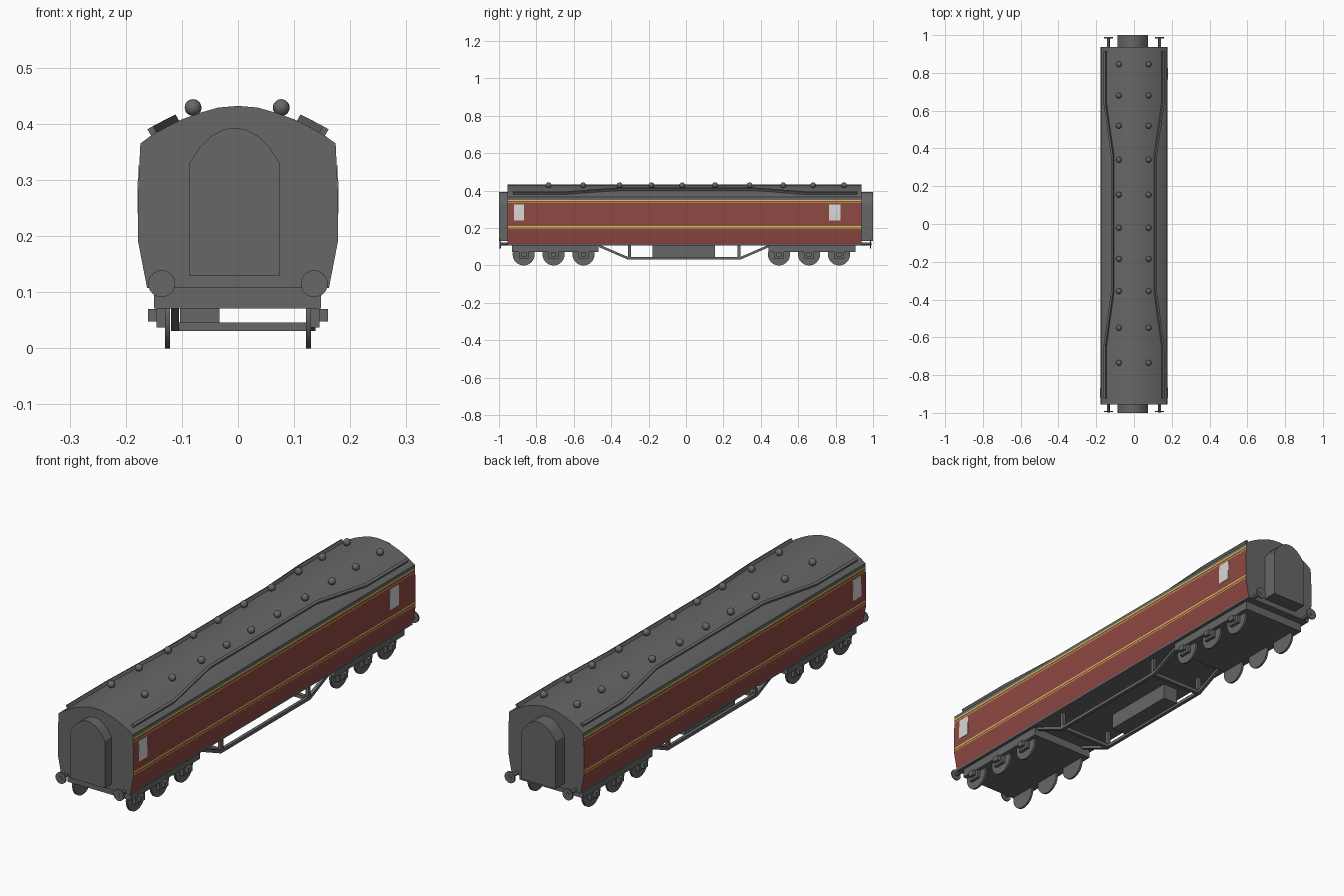
import bpy, bmesh, math
from mathutils import Vector

if "Cube" in bpy.data.objects:
    bpy.data.objects.remove(bpy.data.objects["Cube"])


def material(name, rgb):
    m = bpy.data.materials.new(name)
    m.diffuse_color = (*rgb, 1)
    m.use_nodes = True
    m.node_tree.nodes["Principled BSDF"].inputs["Base Color"].default_value = m.diffuse_color
    return m


GREY = material("dark grey", (0.135, 0.135, 0.135))
RED = material("maroon red", (0.27, 0.064, 0.056))
YELLOW = material("lining yellow", (0.66, 0.58, 0.08))
WHITE = material("window white", (0.68, 0.68, 0.68))


def make(name, bm, mats=(GREY,), smooth=False):
    bmesh.ops.recalc_face_normals(bm, faces=bm.faces)
    me = bpy.data.meshes.new(name)
    bm.to_mesh(me)
    bm.free()
    for m in mats:
        me.materials.append(m)
    ob = bpy.data.objects.new(name, me)
    bpy.context.collection.objects.link(ob)
    if smooth:
        bpy.ops.object.select_all(action='DESELECT')
        ob.select_set(True)
        bpy.context.view_layer.objects.active = ob
        bpy.ops.object.shade_smooth_by_angle(angle=math.radians(30))
    return ob


def loft(bm, rings):
    """Skin a list of closed rings and cap both ends."""
    rows = [[bm.verts.new(p) for p in r] for r in rings]
    n = len(rows[0])
    for a, b in zip(rows, rows[1:]):
        for i in range(n):
            bm.faces.new((a[i], a[(i + 1) % n], b[(i + 1) % n], b[i]))
    bm.faces.new(rows[0])
    bm.faces.new(rows[-1])


def box(name, x0, x1, y0, y1, z0, z1):
    bm = bmesh.new()
    loft(bm, [[(x0, y, z0), (x1, y, z0), (x1, y, z1), (x0, y, z1)] for y in (y0, y1)])
    return make(name, bm)


def cylinder(name, centre, axis, r, depth, sides=24):
    c, ax = Vector(centre), Vector(axis)
    u = Vector((0, 0, 1))
    v = ax.cross(u)
    bm = bmesh.new()
    loft(bm, [[c + ax * d + (u * math.cos(t) + v * math.sin(t)) * r
               for t in (2 * math.pi * i / sides for i in range(sides))]
              for d in (-depth / 2, depth / 2)])
    return make(name, bm, smooth=True)


# Body cross-section (half), with the lining edges cut into the sides
SIDE = [(0.107, 0.162), (0.19, 0.178), (0.28, 0.178), (0.365, 0.174)]
ROOF = [(0.155, 0.379), (0.13, 0.393), (0.10, 0.408), (0.07, 0.419), (0.035, 0.429), (0, 0.432)]
LINES = [(0.194, 0.197), (0.204, 0.210), (0.333, 0.336), (0.345, 0.351)]
RED_LOW, RED_HIGH = 0.115, 0.351


def half_width(z):
    for (z0, x0), (z1, x1) in zip(SIDE, SIDE[1:]):
        if z <= z1:
            return x0 + (x1 - x0) * (z - z0) / (z1 - z0)
    return SIDE[-1][1]


def roof_z(x):
    pts = [(0.174, 0.365)] + ROOF
    for (x0, z0), (x1, z1) in zip(pts, pts[1:]):
        if x >= x1:
            return z0 + (z1 - z0) * (x - x0) / (x1 - x0)


cuts = sorted({z for z, _ in SIDE} | {z for l in LINES for z in l} | {RED_LOW})
half = [(half_width(z), z) for z in cuts] + ROOF
ring = half + [(-x, z) for x, z in half[-2::-1]]
Y0, Y1 = -0.955, 0.938
bm = bmesh.new()
loft(bm, [[(x, y, z) for x, z in ring] for y in (Y0, Y1)])
bm.normal_update()
for f in bm.faces:
    z = f.calc_center_median().z
    if len(f.verts) == 4 and abs(f.normal.x) > 0.8 and RED_LOW < z < RED_HIGH:
        f.material_index = 2 if any(a < z < b for a, b in LINES) else 1
make("carriage_body", bm, (GREY, RED, YELLOW), smooth=True)

# End door windows, thin plates that follow the side
for s, y0, y1 in ((1, -0.92, -0.865), (1, 0.765, 0.825), (-1, -0.92, -0.865)):
    bm = bmesh.new()
    loft(bm, [[(s * (half_width(z) + o), y, z)
               for y, o in ((y0, -0.003), (y1, -0.003), (y1, 0.0015), (y0, 0.0015))]
              for z in (0.24, 0.28, 0.327)])
    make("window", bm, (WHITE,))

# Gangway connections at both ends
arch = [(0.081, 0.13), (0.081, 0.33), (0.062, 0.358), (0.042, 0.378), (0.02, 0.39), (0, 0.393)]
arch += [(-x, z) for x, z in arch[-2::-1]]
for name, ya, yb in (("front_gangway", -1, Y0 + 0.005), ("back_gangway", Y1 - 0.005, 1)):
    bm = bmesh.new()
    loft(bm, [[(x - 0.006, y, z) for x, z in arch] for y in (ya, yb)])
    make(name, bm, smooth=True)

# Rain strips standing on the roof, curving inward along the middle
path = [(0.15, -0.925), (0.15, -0.65), (0.11, -0.355), (0.11, 0.36), (0.15, 0.64), (0.15, 0.915)]
for s in (1, -1):
    bm = bmesh.new()
    rings = []
    for x, y in path:
        out = Vector((s * 0.5, 0, 0.87))
        a = Vector((s * (x + 0.005), y, roof_z(x + 0.005)))
        b = Vector((s * (x - 0.005), y, roof_z(x - 0.005)))
        rings.append([a - out * 0.005, a + out * 0.013, b + out * 0.013, b - out * 0.005])
    loft(bm, rings)
    make("rain_strip", bm)

# Roof ventilators
for y in (0.845, 0.68, 0.52, 0.34, 0.155, -0.02, -0.185, -0.355, -0.55, -0.735):
    for x in (-0.08, 0.077):
        bm = bmesh.new()
        bmesh.ops.create_uvsphere(bm, u_segments=16, v_segments=10, radius=0.015)
        bmesh.ops.translate(bm, verts=bm.verts, vec=(x, y, 0.429))
        make("roof_vent", bm, smooth=True)

# Buffers
for e, y_end, y_head in ((-1, Y0, -0.993), (1, Y1, 0.986)):
    for s in (1, -1):
        x = s * 0.136
        cylinder("buffer_shank", (x, (y_end + y_head) / 2, 0.115), (0, 1, 0), 0.008,
                 abs(y_end - y_head) + 0.01, 12)
        cylinder("buffer_head", (x, y_head, 0.115), (0, 1, 0), 0.024, 0.006)

# Bogies with three axles each
for name, y0, y1, axles in (("front_bogie", -0.93, -0.467, (-0.868, -0.708, -0.548)),
                            ("back_bogie", 0.44, 0.905, (0.497, 0.658, 0.818))):
    box(name + "_frame", -0.15, 0.148, y0, y1, 0.071, 0.112)
    for y in axles:
        for s in (1, -1):
            cylinder("wheel", (s * 0.126, y, 0.059), (1, 0, 0), 0.059, 0.009, 32)
            xs = sorted((s * 0.128, s * 0.145))
            box("axle_guard", *xs, y - 0.026, y + 0.026, 0.037, 0.075)
            xs = sorted((s * 0.14, s * 0.16))
            box("axle_box", *xs, y - 0.014, y + 0.014, 0.048, 0.07)

# Truss rods under the floor: a sagging rail with posts on each side
top = [(-0.465, 0.112), (-0.31, 0.045), (0.29, 0.045), (0.445, 0.112)]
for x in (-0.112, 0.131):
    bm = bmesh.new()
    loft(bm, [[(x - 0.007, y, z), (x + 0.007, y, z), (x + 0.007, y, z - 0.014),
               (x - 0.007, y, z - 0.014)] for y, z in top])
    make("truss_rail", bm)
    for y in (-0.303, 0.283):
        box("truss_post", x - 0.007, x + 0.007, y - 0.008, y + 0.008, 0.035, 0.11)
for y in (-0.303, 0.283):
    box("truss_cross_beam", -0.112, 0.131, y - 0.008, y + 0.008, 0.031, 0.046)

# Equipment box
box("battery_box", -0.103, -0.033, -0.18, 0.155, 0.04, 0.11)
